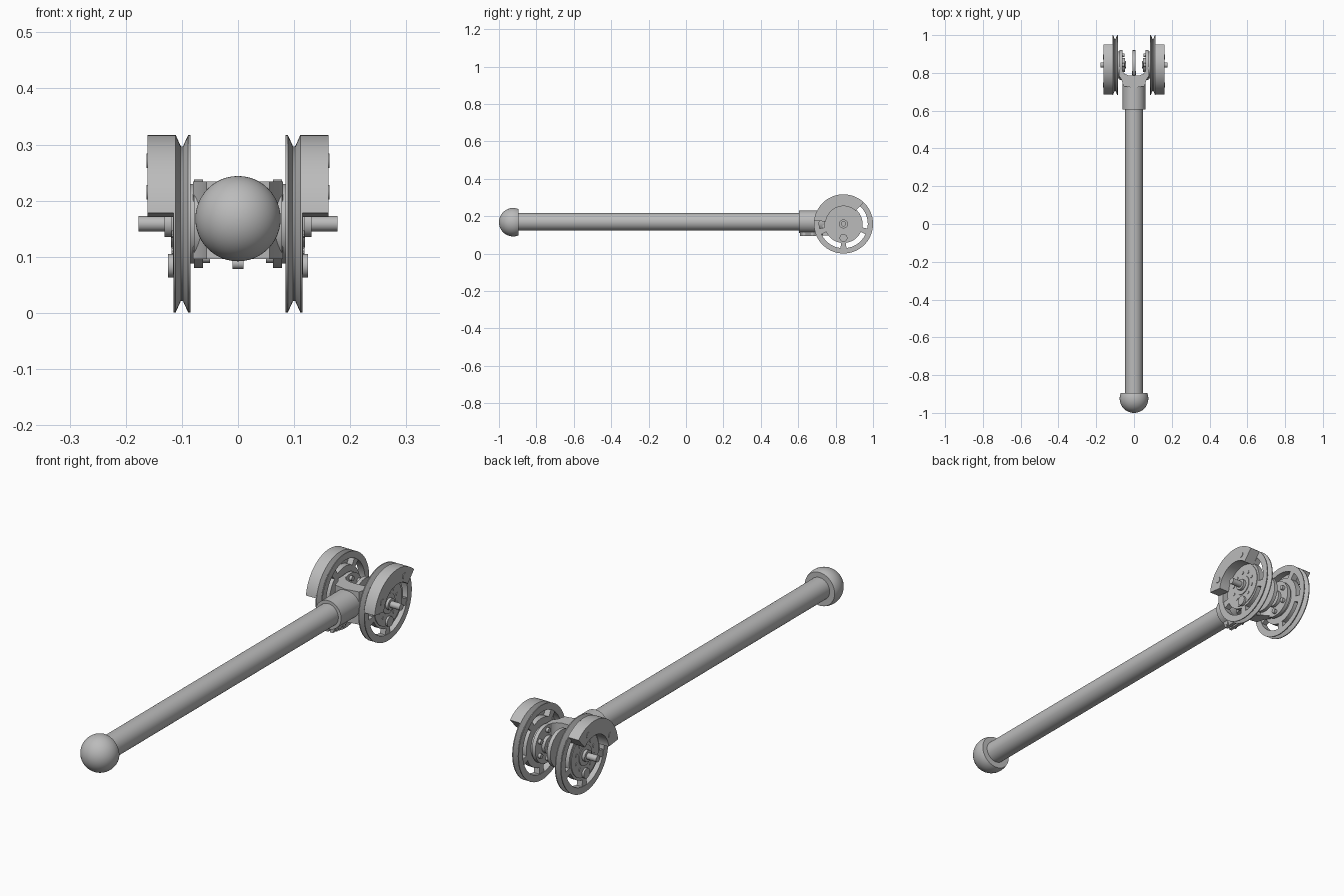
import bpy, bmesh
from math import sin, cos, pi, radians, sqrt
from mathutils import Vector

old = bpy.data.objects.get("Cube")
if old:
    bpy.data.objects.remove(old, do_unlink=True)

GREY = (0.5, 0.5, 0.5, 1)
mat = bpy.data.materials.new("plain grey")
mat.use_nodes = True
mat.diffuse_color = GREY
bsdf = mat.node_tree.nodes["Principled BSDF"]
bsdf.inputs["Base Color"].default_value = GREY
bsdf.inputs["Roughness"].default_value = 0.6

AXLE_Y, AXLE_Z = 0.842, 0.159
TUBE_Z = 0.17


def finish(name, bm):
    bmesh.ops.remove_doubles(bm, verts=bm.verts, dist=1e-6)
    bmesh.ops.recalc_face_normals(bm, faces=bm.faces)
    mesh = bpy.data.meshes.new(name)
    bm.to_mesh(mesh)
    bm.free()
    ob = bpy.data.objects.new(name, mesh)
    bpy.context.collection.objects.link(ob)
    mesh.materials.append(mat)
    bpy.ops.object.select_all(action='DESELECT')
    ob.select_set(True)
    bpy.context.view_layer.objects.active = ob
    bpy.ops.object.shade_smooth_by_angle(angle=radians(32))
    return ob


def lathe(name, profile, axis, centre, steps=48, closed=False):
    """Revolve (distance along axis, radius) points about an x or y axis."""
    bm = bmesh.new()
    centre = Vector(centre)
    rings = []
    for d, r in profile:
        ring = []
        for i in range(steps):
            a = 2 * pi * i / steps
            u, w = r * cos(a), r * sin(a)
            p = Vector((d, u, w)) if axis == 'x' else Vector((u, d, w))
            ring.append(bm.verts.new(centre + p))
        rings.append(ring)
    pairs = list(zip(rings, rings[1:]))
    if closed:
        pairs.append((rings[-1], rings[0]))
    for a, b in pairs:
        for i in range(steps):
            j = (i + 1) % steps
            bm.faces.new((a[i], a[j], b[j], b[i]))
    if not closed:
        bm.faces.new(rings[0])
        bm.faces.new(rings[-1])
    return finish(name, bm)


def disc(name, x0, x1, r, dy=0, dz=0, steps=48):
    return lathe(name, [(x0, r), (x1, r)], 'x', (0, AXLE_Y + dy, AXLE_Z + dz), steps)


def prism(name, points, shift):
    """Extrude a flat outline."""
    bm = bmesh.new()
    face = bm.faces.new([bm.verts.new(p) for p in points])
    out = bmesh.ops.extrude_face_region(bm, geom=[face])
    moved = [v for v in out['geom'] if isinstance(v, bmesh.types.BMVert)]
    bmesh.ops.translate(bm, verts=moved, vec=shift)
    return finish(name, bm)


def sector(name, x0, x1, r0, r1, a0, a1, n):
    """Part of a ring around the axle, angles measured from +y towards +z."""
    def arc(r, start, end):
        out = []
        for i in range(n + 1):
            a = radians(start + (end - start) * i / n)
            out.append((x0, AXLE_Y + r * cos(a), AXLE_Z + r * sin(a)))
        return out
    return prism(name, arc(r0, a0, a1) + arc(r1, a1, a0), (x1 - x0, 0, 0))


# Handle tube and rounded knob with a flat back
lathe("handle_tube", [(-0.91, 0.047), (0.64, 0.047)], 'y', (0, 0, TUBE_Z))
R, cut = 0.076, 0.029
end_angle = pi / 2 + math_angle if (math_angle := 0.39) else pi / 2
knob = []
for i in range(21):
    a = 0.01 + (end_angle - 0.01) * i / 20
    knob.append((-R * cos(a), R * sin(a)))
lathe("end_knob", knob, 'y', (0, -0.924, 0.168))

# Clamp sleeve with split tabs and a bolt below
lathe("clamp_sleeve", [(0.605, 0.047), (0.605, 0.06), (0.77, 0.06), (0.77, 0.047)],
      'y', (0, 0, TUBE_Z))
for s in (1, -1):
    tab = [(s * 0.004, 0.61, 0.095), (s * 0.018, 0.61, 0.095),
           (s * 0.03, 0.61, 0.125), (s * 0.004, 0.61, 0.125)]
    prism("clamp_tab", tab, (0, 0.085, 0))
for y in (0.63, 0.675):
    lathe("clamp_bolt", [(-0.026, 0.008), (0.026, 0.008)], 'x', (0, y, 0.105), 12)

# Forked yoke with a centre plate
for s in (1, -1):
    outline = [(0, 0.72), (0.056, 0.73), (0.066, 0.765), (0.08, 0.785), (0.08, 0.83),
               (0.068, 0.83), (0.062, 0.81), (0.05, 0.795), (0.03, 0.787), (0, 0.785)]
    prism("yoke_arm", [(s * x, y, 0.096) for x, y in outline], (0, 0, 0.138))
disc("centre_plate", -0.008, 0.008, 0.078)
lathe("yoke_stud", [(-0.01, 0.01), (0.01, 0.01)], 'x', (0, 0.8, 0.088), 12)

for s, side in ((1, "left"), (-1, "right")):
    def span(a, b):
        return s * a, s * b

    # Inner hub stack
    disc(side + "_inner_hub", *span(0.062, 0.078), 0.079)
    disc(side + "_inner_spacer", *span(0.076, 0.09), 0.071)
    disc(side + "_inner_bearing", *span(0.048, 0.064), 0.036)
    disc(side + "_inner_nut", *span(0.042, 0.05), 0.02, steps=6)
    for i in range(6):
        a = i * pi / 3 + pi / 6
        disc(side + "_inner_bolt", *span(0.05, 0.064), 0.01,
             0.06 * cos(a), 0.06 * sin(a), 12)

    # Grooved rim
    rim = [(0.085, 0.13), (0.085, 0.158), (0.089, 0.158), (0.098, 0.138),
           (0.102, 0.138), (0.111, 0.158), (0.115, 0.158), (0.115, 0.13)]
    lathe(side + "_wheel_rim", [(s * x, r) for x, r in rim], 'x',
          (0, AXLE_Y, AXLE_Z), 72, closed=True)

    # Wheel web: central plate and five spokes between long slots
    disc(side + "_wheel_plate", *span(0.088, 0.113), 0.102, steps=64)
    for k in range(5):
        mid = 270 + 72 * k
        sector(side + "_spoke", *span(0.088, 0.113), 0.098, 0.133, mid - 7, mid + 7, 4)

    # Outer hub, boss and axle
    disc(side + "_outer_hub", *span(0.11, 0.116), 0.092)
    disc(side + "_hub_ring", *span(0.115, 0.119), 0.042)
    disc(side + "_hub_boss", *span(0.115, 0.131), 0.024, steps=32)
    disc(side + "_axle", *span(0.08, 0.177), 0.0135, steps=24)
    disc(side + "_lower_boss", *span(0.112, 0.125), 0.021, 0, -0.075, 24)
    for i in range(10):
        a = i * pi / 5 + pi / 10
        disc(side + "_hub_screw", *span(0.115, 0.1185), 0.007,
             0.06 * cos(a), 0.06 * sin(a), 10)

    # Curved counterweight and its bolts
    sector(side + "_counterweight", *span(0.114, 0.161), 0.095, 0.158, 47, 173, 36)
    for deg in (69, 152):
        a = radians(deg)
        disc(side + "_weight_bolt", *span(0.15, 0.163), 0.013,
             0.12 * cos(a), 0.12 * sin(a), 16)
